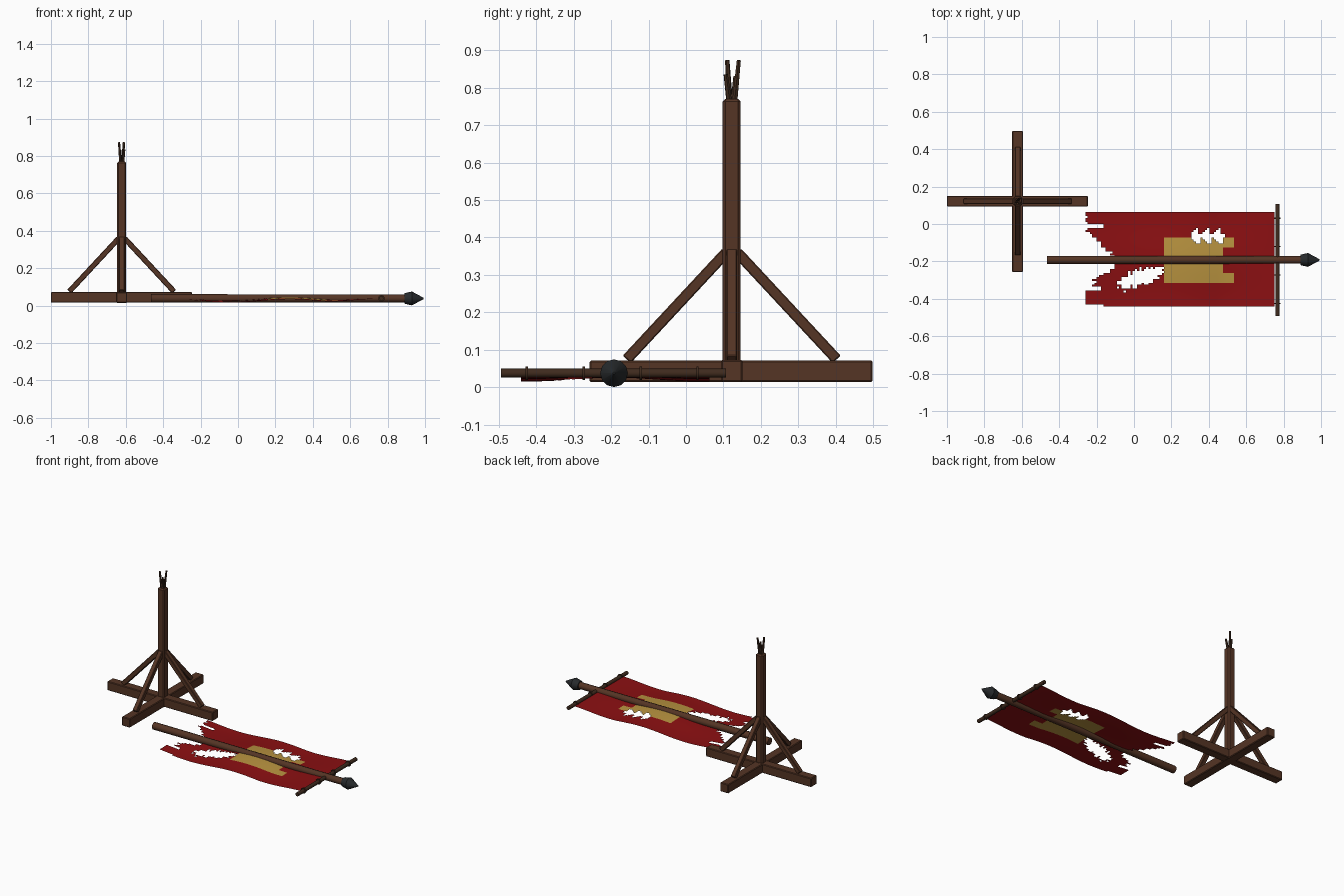
import bpy, bmesh, math
from mathutils import Vector

cube = bpy.data.objects.get("Cube")
if cube:
    bpy.data.objects.remove(cube, do_unlink=True)


def material(name, rgb):
    m = bpy.data.materials.new(name)
    m.use_nodes = True
    m.diffuse_color = (*rgb, 1)
    m.node_tree.nodes["Principled BSDF"].inputs["Base Color"].default_value = (*rgb, 1)
    return m


WOOD = material("brown wood", (0.09, 0.035, 0.018))
DARK = material("dark wood", (0.05, 0.024, 0.013))
IRON = material("dark iron", (0.02, 0.023, 0.025))
RED = material("red cloth", (0.26, 0.005, 0.006))
GOLD = material("gold cloth", (0.48, 0.29, 0.05))


def finish(name, bm, *mats):
    mesh = bpy.data.meshes.new(name)
    bm.to_mesh(mesh)
    bm.free()
    ob = bpy.data.objects.new(name, mesh)
    bpy.context.collection.objects.link(ob)
    for m in mats:
        mesh.materials.append(m)
    return ob


def smooth(ob):
    bpy.ops.object.select_all(action="DESELECT")
    ob.select_set(True)
    bpy.context.view_layer.objects.active = ob
    bpy.ops.object.shade_smooth_by_angle(angle=math.radians(50))


def beam(name, a, b, width, bevel=0.004):
    """Square bevelled timber running from a to b."""
    a, b = Vector(a), Vector(b)
    bm = bmesh.new()
    bmesh.ops.create_cube(bm, size=1)
    bmesh.ops.scale(bm, vec=(width, width, (b - a).length), verts=bm.verts)
    bmesh.ops.bevel(bm, geom=bm.edges[:], offset=bevel, segments=1, affect="EDGES")
    ob = finish(name, bm, WOOD)
    ob.location = (a + b) / 2
    ob.rotation_euler = (b - a).to_track_quat("Z", "Y").to_euler()
    return ob


def rod(name, a, b, r1, r2, mat, sides=10):
    """Round rod or cone running from a to b."""
    a, b = Vector(a), Vector(b)
    bm = bmesh.new()
    bmesh.ops.create_cone(bm, cap_ends=True, segments=sides, radius1=r1,
                          radius2=r2, depth=(b - a).length)
    ob = finish(name, bm, mat)
    ob.location = (a + b) / 2
    ob.rotation_euler = (b - a).to_track_quat("Z", "Y").to_euler()
    smooth(ob)
    return ob


# Broken stand: crossed feet, post and four braces
SX, SY = -0.622, 0.122
beam("foot_beam_x", (-1, SY, 0.044), (-0.247, SY, 0.044), 0.058)
beam("foot_beam_y", (SX, -0.257, 0.043), (SX, 0.498, 0.043), 0.058)
beam("post", (SX, SY, 0.02), (SX, SY, 0.77), 0.048, 0.007)
for label, dx, dy in (("right", -1, 0), ("left", 1, 0), ("front", 0, -1), ("back", 0, 1)):
    low = (SX + dx * 0.28, SY + dy * 0.28, 0.075)
    high = (SX + dx * 0.015, SY + dy * 0.015, 0.36)
    beam(label + "_brace", low, high, 0.029, 0.003)

# Splinters on the snapped post
for i, (dx, dy, top) in enumerate(((-0.014, -0.012, 0.873), (0.012, 0.019, 0.873),
                                   (0.014, -0.016, 0.835), (-0.008, 0.01, 0.83))):
    rod(f"splinter_{i + 1}", (SX + dx * 0.4, SY + dy * 0.4, 0.76),
        (SX + dx, SY + dy, top), 0.008, 0.006, DARK, 6)

# Fallen pole with an iron point
PY, PZ = -0.192, 0.038
rod("pole", (-0.465, PY, PZ), (0.91, PY, PZ), 0.023, 0.021, WOOD)
rod("point_socket", (0.89, PY, PZ), (0.93, PY, PZ), 0.028, 0.037, IRON, 12)
rod("point_tip", (0.93, PY, PZ), (0.993, PY, PZ), 0.037, 0.003, IRON, 12)

# Crossbar with binding rings
BX = 0.767
rod("crossbar", (BX, -0.493, PZ), (BX, 0.107, PZ), 0.012, 0.012, DARK)
for i in range(4):
    y = -0.425 + i * 0.152
    rod(f"binding_ring_{i + 1}", (BX, y - 0.003, PZ), (BX, y + 0.003, PZ),
        0.018, 0.018, DARK)

# Torn banner: a wavy grid with cells dropped where the cloth is ripped
X0, X1, Y0, Y1 = -0.26, 0.752, -0.44, 0.063
NX, NY = 84, 48


def jag(i):
    return ((i * 7) % 5 - 2) / 2


def torn(x, y, i, j):
    # ragged free end
    if y > 0.0:
        edge = -0.26 + (0.01 if j % 3 == 0 else 0)
    elif y > -0.02:
        edge = -0.16
    elif y > -0.05:
        edge = -0.25 + 0.015 * jag(j)
    elif y > -0.17:
        edge = -0.23 - (y + 0.05) * 0.95 + 0.012 * jag(j)
    elif y > -0.24:
        edge = -0.10
    elif y > -0.30:
        edge = -0.11 + (y + 0.24) * 1.9 + 0.012 * jag(j)
    elif y > -0.34:
        edge = -0.21 + 0.015 * jag(j)
    elif y > -0.357:
        edge = -0.17
    elif y > -0.425:
        edge = -0.26
    else:
        edge = -0.16
    if x < edge:
        return True
    # ragged slanting hole beside the pole
    u, v = x - 0.03, y + 0.288 - (x - 0.03) * 0.3
    if (u / 0.125) ** 2 + (v / (0.042 + 0.012 * jag(i))) ** 2 < 1 + 0.25 * jag(j):
        return True
    # comb-like rip at the emblem's edge
    if 0.31 < x < 0.485:
        return -0.075 - 0.025 * jag(i) > y > -0.085 - 0.02 * jag(i + 2) \
            or abs(y + 0.065) < 0.022 + 0.02 * jag(i * 3)
    return False


def golden(x, y):
    if not (0.16 < x < 0.53 and -0.31 < y < -0.072):
        return False
    return x < 0.48 or y > -0.128 or y < -0.26


def cloth_height(x, y):
    loose = min(1, (X1 - x) / 0.3)
    return 0.03 + 0.008 * (1 - loose) + loose * (
        0.009 * math.sin(x * 10 - 1.2) + 0.005 * math.cos((y + 0.19) * 14))


bm = bmesh.new()
grid = []
for i in range(NX + 1):
    x = X0 + (X1 - X0) * i / NX
    ys = [Y0 + (Y1 - Y0) * j / NY for j in range(NY + 1)]
    grid.append([bm.verts.new((x, y, cloth_height(x, y))) for y in ys])
for i in range(NX):
    for j in range(NY):
        x = X0 + (X1 - X0) * (i + 0.5) / NX
        y = Y0 + (Y1 - Y0) * (j + 0.5) / NY
        if not torn(x, y, i, j):
            face = bm.faces.new((grid[i][j], grid[i + 1][j],
                                 grid[i + 1][j + 1], grid[i][j + 1]))
            face.material_index = int(golden(x, y))
bmesh.ops.delete(bm, geom=[v for v in bm.verts if not v.link_faces], context="VERTS")
smooth(finish("torn_banner", bm, RED, GOLD))
